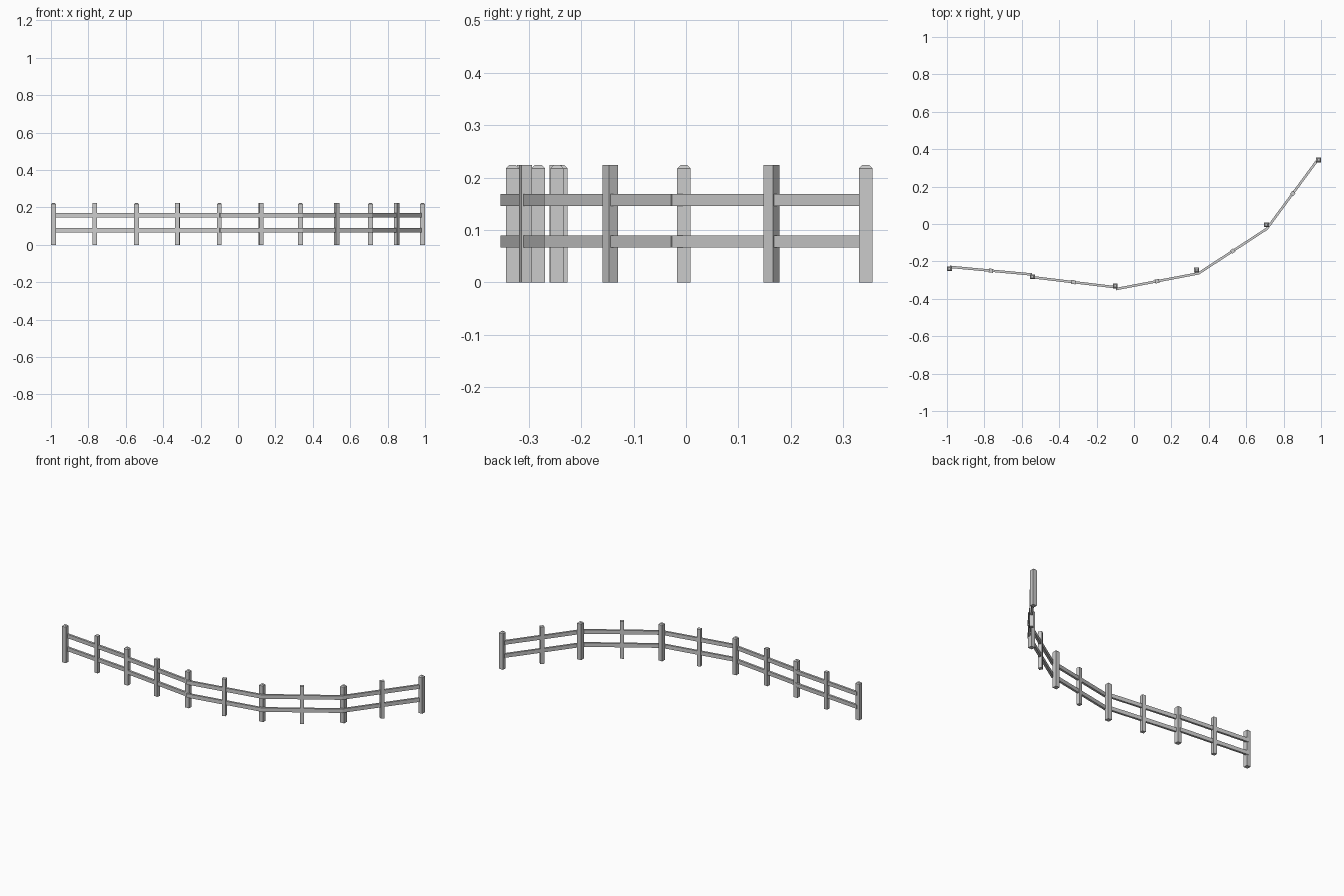
import bpy, bmesh, math
from mathutils import Matrix

if "Cube" in bpy.data.objects:
    bpy.data.objects.remove(bpy.data.objects["Cube"])


def box(name, centre, size, angle=0.0, taper=0.0):
    """Box turned about z; taper cuts a small chamfer round the top."""
    bm = bmesh.new()
    bmesh.ops.create_cube(bm, size=1)
    bmesh.ops.scale(bm, vec=size, verts=bm.verts)
    if taper:
        top = [e for e in bm.edges if all(v.co.z > 0 for v in e.verts)]
        bmesh.ops.bevel(bm, geom=top, offset=taper, segments=1, affect='EDGES')
    bmesh.ops.transform(bm, verts=bm.verts,
                        matrix=Matrix.Translation(centre) @ Matrix.Rotation(angle, 4, 'Z'))
    me = bpy.data.meshes.new(name)
    bm.to_mesh(me)
    bm.free()
    ob = bpy.data.objects.new(name, me)
    bpy.context.collection.objects.link(ob)
    return ob


H = 0.224

# Main posts, square to the axes, chamfered tops
main = [(-0.987, -0.239), (-0.543, -0.282), (-0.1, -0.331),
        (0.335, -0.246), (0.708, -0.004), (0.987, 0.343)]
for x, y in main:
    box("main_post", (x, y, H / 2), (0.026, 0.026, H), taper=0.0065)

# Rail pairs with a thin post in the middle of each bay
bays = [((-0.985, -0.229), (-0.545, -0.270)),
        ((-0.547, -0.284), (-0.100, -0.338)),
        ((-0.097, -0.348), (0.344, -0.264)),
        ((0.342, -0.266), (0.714, -0.023)),
        ((0.711, -0.024), (0.987, 0.350))]
for (x0, y0), (x1, y1) in bays:
    cx, cy = (x0 + x1) / 2, (y0 + y1) / 2
    a = math.atan2(y1 - y0, x1 - x0)
    length = math.hypot(x1 - x0, y1 - y0)
    for z in (0.0785, 0.1575):
        box("rail", (cx, cy, z), (length, 0.013, 0.023), a)
    box("middle_post", (cx, cy, H / 2), (0.022, 0.021, H), a)
